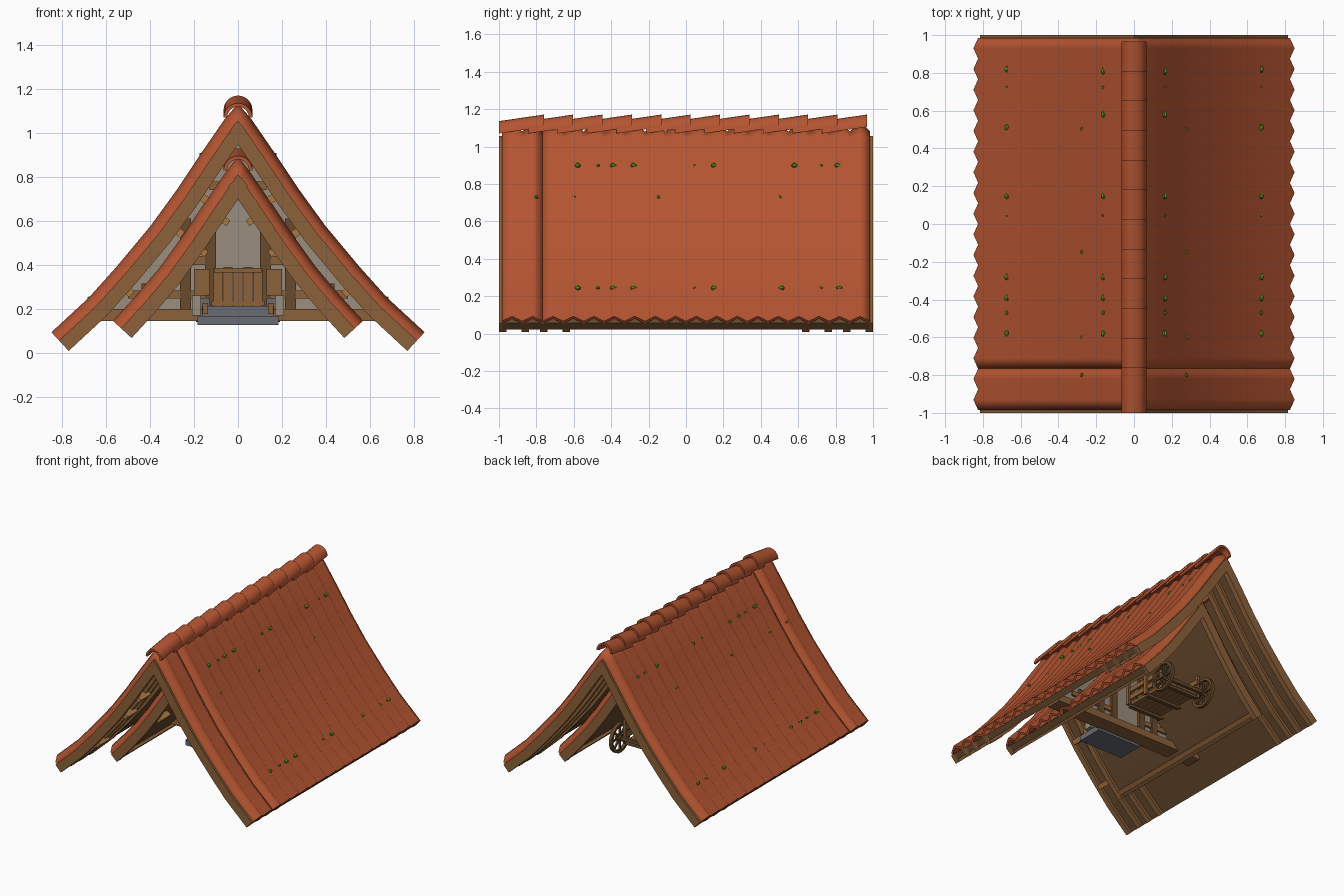
import bpy, bmesh, math
from mathutils import Vector, Matrix

if "Cube" in bpy.data.objects:
    bpy.data.objects.remove(bpy.data.objects["Cube"])


def mat(name, c):
    m = bpy.data.materials.new(name)
    m.diffuse_color = (*c, 1)
    m.use_nodes = True
    m.node_tree.nodes["Principled BSDF"].inputs["Base Color"].default_value = m.diffuse_color
    return m


TILE = mat("red tile", (0.46, 0.09, 0.031))
WOOD = mat("brown wood", (0.26, 0.12, 0.041))
DARK = mat("dark wood", (0.14, 0.068, 0.026))
LIGHT = mat("light wood", (0.42, 0.19, 0.055))
PLASTER = mat("plaster", (0.32, 0.27, 0.205))
SLATE = mat("slate", (0.14, 0.15, 0.17))
MOSS = mat("moss", (0.09, 0.30, 0.015))


def finish(name, bm, m, smooth=None):
    bmesh.ops.recalc_face_normals(bm, faces=bm.faces)
    me = bpy.data.meshes.new(name)
    bm.to_mesh(me)
    bm.free()
    me.materials.append(m)
    o = bpy.data.objects.new(name, me)
    bpy.context.collection.objects.link(o)
    if smooth:
        bpy.ops.object.select_all(action='DESELECT')
        o.select_set(True)
        bpy.context.view_layer.objects.active = o
        bpy.ops.object.shade_smooth_by_angle(angle=math.radians(smooth))
    return o


def boxes(name, items, m, mirror=False):
    """items: (centre, size, tilt about y in degrees)"""
    bm = bmesh.new()
    for c, s, *r in items:
        a = math.radians(r[0]) if r else 0
        for sx in ((1, -1) if mirror else (1,)):
            M = (Matrix.Translation((c[0] * sx, c[1], c[2])) @ Matrix.Rotation(a * sx, 4, 'Y')
                 @ Matrix.Diagonal((*s, 1)))
            bmesh.ops.create_cube(bm, size=1, matrix=M)
    return finish(name, bm, m)


def full(half):
    return [Vector((-x, z)) for x, z in reversed(half[1:])] + [Vector(p) for p in half]


def inset(prof, t):
    """Profile moved t below itself, with mitred corners."""
    out = []
    for i, p in enumerate(prof):
        ns = []
        for a, b in ((i - 1, i), (i, i + 1)):
            if a >= 0 and b < len(prof):
                d = (prof[b] - prof[a]).normalized()
                ns.append(Vector((-d.y, d.x)))
        n = sum(ns, Vector((0, 0))).normalized()
        out.append(p - n * (t / n.dot(ns[0])))
    return out


def shell(name, prof, ys, depths, m, smooth=None):
    """Bent slab swept along y; depths gives (top, bottom) below the profile per y."""
    bm = bmesh.new()
    rings = []
    for y, (t, b) in zip(ys, depths):
        ring = inset(prof, t) + inset(prof, b)[::-1]
        rings.append([bm.verts.new((p.x, y, p.y)) for p in ring])
    k = len(rings[0])
    for r, s in zip(rings, rings[1:]):
        for i in range(k):
            j = (i + 1) % k
            bm.faces.new((r[i], r[j], s[j], s[i]))
    h = k // 2
    for r in (rings[0], rings[-1]):
        for i in range(h - 1):
            bm.faces.new((r[i], r[i + 1], r[k - 2 - i], r[k - 1 - i]))
    return finish(name, bm, m, smooth)


def caps(name, y0, n, step, z, rise):
    """Overlapping half-round ridge tiles, each rising to the back."""
    bm = bmesh.new()
    for i in range(n):
        ends = []
        for y, h in ((y0 + i * step, z), (y0 + i * step + 0.24, z + rise)):
            ends.append([bm.verts.new((r * math.cos(a), y, h + r * math.sin(a)))
                         for r, seq in ((0.066, range(13)), (0.05, range(12, -1, -1)))
                         for a in [math.pi * k / 12 for k in seq]])
        r, s = ends
        for k in range(26):
            bm.faces.new((r[k], r[(k + 1) % 26], s[(k + 1) % 26], s[k]))
        for e in ends:
            for k in range(12):
                bm.faces.new((e[k], e[k + 1], e[24 - k], e[25 - k]))
    return finish(name, bm, TILE, 40)


def roof(name, half, L, waves, rafters):
    """Corrugated tile sheets (valleys at the ends), boards and rafters."""
    prof = full(half)
    step = L / waves
    ys = [-L + step * i for i in range(2 * waves + 1)]
    dep = [(0.036, 0.054) if i % 2 == 0 else (0, 0.018) for i in range(len(ys))]
    shell(name + "_verge_tiles", prof, ys[:5], dep[:5], TILE, 85)
    shell(name + "_tiles", prof, ys[4:], dep[4:], TILE, 85)
    shell(name + "_boards", prof, [-L + .005, L - .005], [(0.05, 0.095)] * 2, DARK)
    for i, y in enumerate(rafters):
        shell(f"{name}_rafter_{i}", prof, [y - 0.02, y + 0.02], [(0.051, 0.116)] * 2, WOOD)


# main roof and the smaller roof under it
MAIN = [(0, 1.135), (.06, 1.065), (.17, .905), (.28, .74), (.4, .575), (.55, .395), (.68, .25), (.85, .093)]
SMALL = [(0, .895), (.05, .83), (.15, .685), (.25, .535), (.355, .39), (.46, .265), (.57, .145)]

roof("main_roof", MAIN, 0.985, 18, [s * y for s in (-1, 1) for y in (.98, .86, .76, .64)])
roof("lower_roof", SMALL, 0.735, 13, [s * .725 for s in (-1, 1)])
caps("main_ridge_caps", -1.0, 12, 0.157, 1.07, 0.035)
caps("lower_ridge_caps", -0.74, 9, 0.155, 0.83, 0.035)

# peg ends under both roofs and a wall plate along the lower eaves
boxes("main_pegs", [((.16, -.9, .705), (.035, .12, .045), 55), ((.27, -.9, .55), (.035, .12, .045), 54),
                    ((.5, -.9, .28), (.035, .12, .045), 48)], LIGHT, True)
boxes("lower_pegs", [((.06, -.66, .6), (.03, .12, .04), 56), ((.16, -.66, .46), (.03, .12, .04), 54)],
      LIGHT, True)
boxes("lower_wall_plate", [((.475, 0, .115), (.035, 1.42, .05), 46)], WOOD, True)

# gable wall of plaster with timber frame
bm = bmesh.new()
outline = [p for p in inset(full(MAIN), 0.1) if p.y > 0.19]
outline = [Vector((-.62, .17))] + outline + [Vector((.62, .17))]
f = bm.faces.new([bm.verts.new((p.x, -0.13, p.y)) for p in outline])
ext = bmesh.ops.extrude_face_region(bm, geom=[f])
bmesh.ops.translate(bm, vec=(0, 0.05, 0), verts=[v for v in ext["geom"] if isinstance(v, bmesh.types.BMVert)])
finish("gable_wall", bm, PLASTER)
boxes("tie_beam", [((0, -.11, .172), (1.27, .12, .055))], WOOD)
boxes("wall_posts", [((.125, -.11, .45), (.05, .1, .5)), ((.24, -.11, .40), (.05, .1, .42)),
                     ((.42, -.11, .25), (.04, .1, .13))], DARK, True)
boxes("wall_rails", [((.3, -.11, .265), (.4, .09, .035)), ((.2, -.11, .42), (.2, .09, .04)),
                     ((.2, -.11, .56), (.16, .09, .035))], WOOD, True)
boxes("collar_beam", [((0, -.11, .76), (.26, .09, .04))], WOOD)

# balcony of planks on slate steps
boxes("balcony_planks", [((x, -.24, .295 + .006 * (i % 2)), (.042, .02, .18))
                         for i, x in enumerate((-.09, -.045, 0, .045, .09))], WOOD)
boxes("balcony_rail", [((0, -.24, .375), (.22, .035, .02)), ((0, -.2, .225), (.24, .1, .02))], WOOD)
boxes("balcony_sides", [((.165, -.2, .32), (.07, .1, .12))], WOOD, True)
boxes("stone_posts", [((.19, -.25, .215), (.04, .06, .09))], PLASTER, True)
boxes("slate_step", [((0, -.26, .146), (.37, .2, .04)), ((0, -.25, .19), (.33, .12, .045)),
                     ((.15, -.25, .225), (.04, .08, .05)), ((-.15, -.25, .225), (.04, .08, .05))], SLATE)
boxes("step_brackets", [((.15, -.33, .2), (.025, .04, .05))], WOOD, True)

# cart behind the wall
boxes("cart_bed", [((-.11 + .044 * i, .31, .23), (.04, .42, .02)) for i in range(6)], WOOD)
boxes("cart_bearers", [((0, y, .212), (.28, .03, .022)) for y in (.12, .31, .5)], DARK)
boxes("cart_side_rails", [((.14, .31, z), (.015, .42, .035)) for z in (.27, .33)], WOOD, True)
boxes("cart_stakes", [((.153, y, .30), (.018, .025, .17)) for y in (.12, .31, .5)], WOOD, True)
boxes("cart_front_boards", [((0, .1, z), (.28, .015, .04)) for z in (.27, .33)], WOOD)


def wheel(name, x, y, z, R):
    bm = bmesh.new()
    n = 20
    ring = []
    for i in range(n):
        a = 2 * math.pi * i / n
        ring.append([bm.verts.new((x + dx, y + r * math.cos(a), z + r * math.sin(a)))
                     for r, dx in ((R, -.012), (R, .012), (R - .02, .012), (R - .02, -.012))])
    for i in range(n):
        r, s = ring[i], ring[(i + 1) % n]
        for k in range(4):
            bm.faces.new((r[k], r[(k + 1) % 4], s[(k + 1) % 4], s[k]))
    for i in range(4):
        M = (Matrix.Translation((x, y, z)) @ Matrix.Rotation(math.pi * i / 4, 4, 'X')
             @ Matrix.Diagonal((.012, .013, 2 * R - .02, 1)))
        bmesh.ops.create_cube(bm, size=1, matrix=M)
    bmesh.ops.create_cone(bm, cap_ends=True, segments=10, radius1=.022, radius2=.022, depth=.045,
                          matrix=Matrix.Translation((x, y, z)) @ Matrix.Rotation(math.pi / 2, 4, 'Y'))
    finish(name, bm, DARK)


wheel("cart_wheel_right", .18, .53, .25, .11)
wheel("cart_wheel_left", -.18, .53, .25, .11)
boxes("cart_axle", [((0, .53, .25), (.36, .025, .025))], DARK)

# moss tufts in rows on both slopes
bm = bmesh.new()
rows = [((.17, .905), (-.58, -.47, -.39, -.28, .05, .15, .58, .72, .81)),
        ((.68, .25), (-.58, -.47, -.39, -.28, .05, .15, .51, .72, .82)),
        ((.283, .735), (-.8, -.6, -.15, .5))]
for (x, z), ys in rows:
    for i, y in enumerate(ys):
        r = 0.017 if len(ys) > 4 and i % 3 != 1 else 0.011
        for s in (-1, 1):
            M = (Matrix.Translation((s * (x - .006), y, z - .005)) @ Matrix.Rotation(s * .9, 4, 'Y')
                 @ Matrix.Diagonal((.8, 1.2, .8, 1)))
            bmesh.ops.create_icosphere(bm, subdivisions=1, radius=r, matrix=M)
finish("moss_tufts", bm, MOSS)
